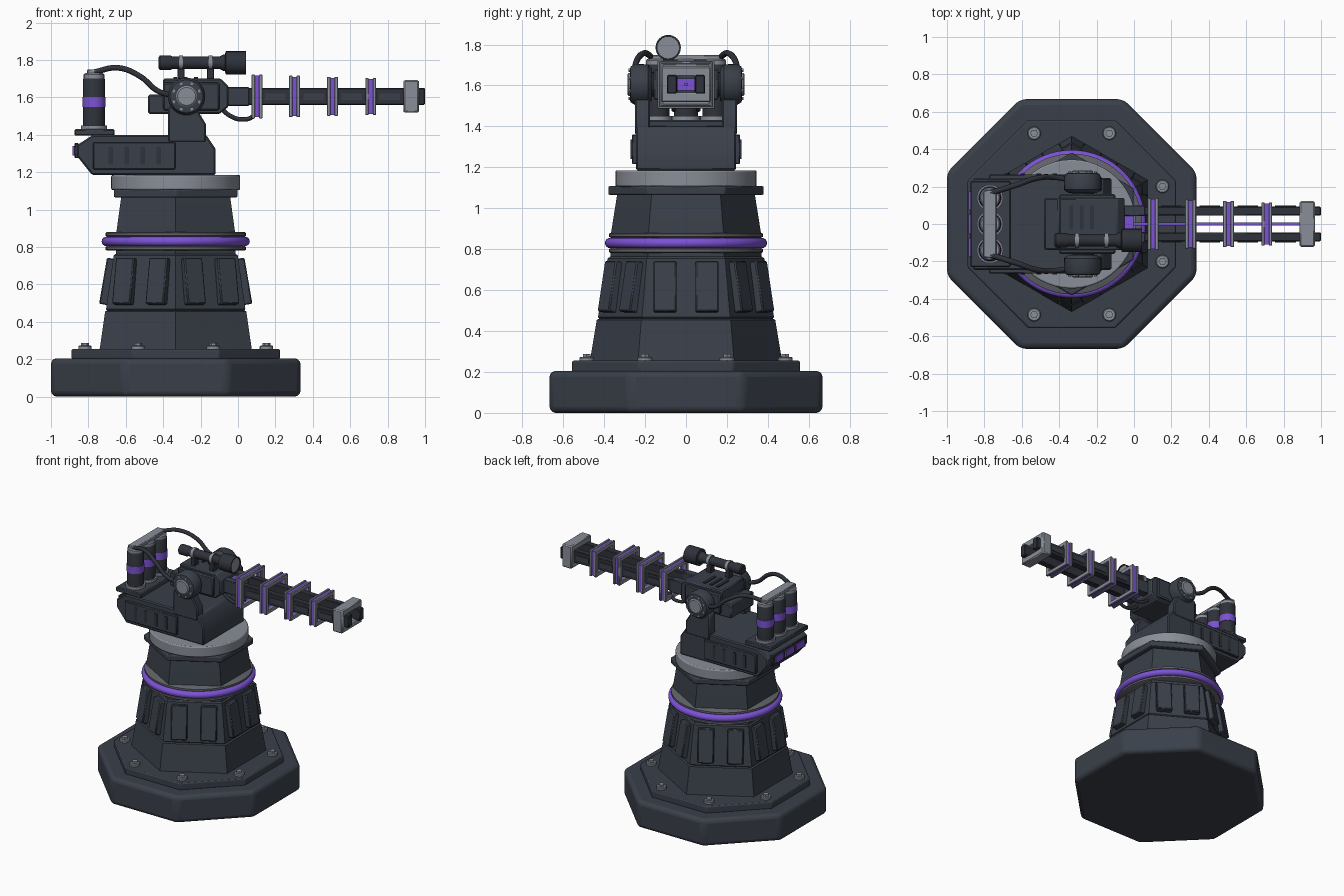
import bpy, bmesh, math
from mathutils import Matrix, Vector

if "Cube" in bpy.data.objects:
    bpy.data.objects.remove(bpy.data.objects["Cube"])

def material(name, col):
    m = bpy.data.materials.new(name)
    m.diffuse_color = (*col, 1)
    m.use_nodes = True
    m.node_tree.nodes["Principled BSDF"].inputs["Base Color"].default_value = m.diffuse_color
    return m

DARK = material("dark slate", (0.042, 0.051, 0.068))
BLACK = material("charcoal", (0.028, 0.032, 0.042))
GREY = material("light steel", (0.25, 0.27, 0.31))
MID = material("mid steel", (0.12, 0.125, 0.14))
PURPLE = material("purple energy", (0.20, 0.085, 0.66))
CX = -0.333            # axis of the pedestal
PX, PZ = -0.275, 1.605  # gun pivot

def finish(bm, name, mat, bevel=0, seg=2, matrix=None):
    if matrix:
        bm.transform(matrix)
    bmesh.ops.recalc_face_normals(bm, faces=bm.faces)
    me = bpy.data.meshes.new(name)
    bm.to_mesh(me)
    bm.free()
    me.materials.append(mat)
    me.shade_smooth()
    me.set_sharp_from_angle(angle=0.6)
    ob = bpy.data.objects.new(name, me)
    bpy.context.collection.objects.link(ob)
    if bevel:
        b = ob.modifiers.new("bevel", 'BEVEL')
        b.width, b.segments, b.limit_method, b.angle_limit = bevel, seg, 'ANGLE', 0.6
    return ob

def box(name, lo, hi, mat, bevel=0, matrix=None):
    bm = bmesh.new()
    bmesh.ops.create_cube(bm, size=1)
    lo, hi = Vector(lo), Vector(hi)
    m = Matrix.Translation((lo + hi) / 2) @ Matrix.Diagonal((*[abs(c) for c in hi - lo], 1))
    return finish(bm, name, mat, bevel, 1, (matrix or Matrix()) @ m)

AXIS = {'z': Matrix(), 'x': Matrix.Rotation(math.pi / 2, 4, 'Y'),
        'y': Matrix.Rotation(-math.pi / 2, 4, 'X'), '-y': Matrix.Rotation(math.pi / 2, 4, 'X')}

def lathe(name, prof, n, mat, loc=(CX, 0, 0), axis='z', start=0, bevel=0, seg=2):
    """Stack of n-sided rings (radius, height) along an axis, closed by caps."""
    bm = bmesh.new()
    rings = [[bm.verts.new((r * math.cos(start + 2 * math.pi * i / n),
                            r * math.sin(start + 2 * math.pi * i / n), h)) for i in range(n)]
             for r, h in prof]
    for a, b in zip(rings, rings[1:]):
        for i in range(n):
            j = (i + 1) % n
            bm.faces.new((a[i], a[j], b[j], b[i]))
    bm.faces.new(rings[0])
    bm.faces.new(rings[-1])
    return finish(bm, name, mat, bevel, seg, Matrix.Translation(loc) @ AXIS[axis])

def slab(name, pts, y0, y1, mat, bevel=0):
    """Side profile in x, z extruded along y."""
    bm = bmesh.new()
    a = [bm.verts.new((x, y0, z)) for x, z in pts]
    b = [bm.verts.new((x, y1, z)) for x, z in pts]
    for i in range(len(pts)):
        j = (i + 1) % len(pts)
        bm.faces.new((a[i], a[j], b[j], b[i]))
    bm.faces.new(a)
    bm.faces.new(b)
    return finish(bm, name, mat, bevel, 1)

def frame(name, x0, x1, hy, hz, iy, iz, mat, bevel=0):
    """Rectangular ring around the barrel axis."""
    bm = bmesh.new()
    loops = []
    for sy, sz in ((1, 1), (-1, 1), (-1, -1), (1, -1)):
        loops.append([bm.verts.new((x, sy * y, PZ + sz * z)) for x, y, z in
                      ((x0, hy, hz), (x1, hy, hz), (x1, iy, iz), (x0, iy, iz))])
    for k in range(4):
        a, b = loops[k], loops[(k + 1) % 4]
        for i in range(4):
            j = (i + 1) % 4
            bm.faces.new((a[i], a[j], b[j], b[i]))
    return finish(bm, name, mat, bevel, 1)

def hose(name, pts, radius, mat):
    cu = bpy.data.curves.new(name, 'CURVE')
    cu.dimensions, cu.bevel_depth, cu.bevel_resolution, cu.resolution_u = '3D', radius, 2, 6
    cu.use_fill_caps = True
    sp = cu.splines.new('BEZIER')
    sp.bezier_points.add(len(pts) - 1)
    for p, co in zip(sp.bezier_points, pts):
        p.co = co
        p.handle_left_type = p.handle_right_type = 'AUTO'
    cu.materials.append(mat)
    bpy.context.collection.objects.link(bpy.data.objects.new(name, cu))

# --- octagonal foot, plate and bolts
OCT, HEX = math.pi / 8, math.pi / 6
C8 = math.cos(OCT)
lathe("foot", [(0.667 / C8, 0), (0.667 / C8, 0.205)], 8, DARK, start=OCT, bevel=0.03, seg=3)
lathe("foot_plate", [(0.557 / C8, 0.2), (0.557 / C8, 0.255)], 8, DARK, start=OCT, bevel=0.008)
for i in range(8):
    a = OCT + i * math.pi / 4
    p = (CX + 0.525 * math.cos(a), 0.525 * math.sin(a), 0.25)
    lathe("bolt_washer", [(0.036, 0), (0.036, 0.018), (0.031, 0.023)], 16, GREY, p)
    lathe("bolt_head", [(0.021, 0), (0.021, 0.038)], 6, GREY, p)

# --- hexagonal pedestal
lathe("pedestal_lower", [(0.47, 0.25), (0.436, 0.455), (0.42, 0.462)], 6, DARK, start=HEX)
lathe("pedestal_middle", [(0.42, 0.458), (0.43, 0.468), (0.383, 0.755), (0.36, 0.77)], 6, DARK, start=HEX)
lathe("pedestal_upper", [(0.37, 0.76), (0.367, 0.875), (0.336, 1.07)], 6, DARK, start=HEX)
lathe("pedestal_collar", [(0.382, 1.065), (0.382, 1.108)], 6, DARK, start=HEX, bevel=0.008)
for k in range(6):
    for s in (-1, 1):
        m = (Matrix.Translation((CX, 0, 0.615)) @ Matrix.Rotation(k * math.pi / 3, 4, 'Z')
             @ Matrix.Translation((0.359, s * 0.103, 0)) @ Matrix.Rotation(-0.17, 4, 'Y'))
        box("pedestal_panel", (-0.03, -0.056, -0.125), (0.03, 0.056, 0.125), DARK, 0.006, m)

# --- glowing ring with its two flanges
for z in (0.793, 0.868):
    lathe("ring_flange", [(0.368, z - 0.012), (0.376, z - 0.007), (0.376, z + 0.007), (0.368, z + 0.012)], 48, MID)
glow = [(0.371 + 0.025 * math.cos(t), 0.83 + 0.025 * math.sin(t))
        for t in [-math.pi / 2 + math.pi * i / 8 for i in range(9)]]
lathe("glow_ring", glow, 64, PURPLE)
lathe("turntable", [(0.345, 1.105), (0.345, 1.185)], 48, GREY, bevel=0.008)

# --- turret hull
slab("hull", [(-0.78, 1.185), (-0.12, 1.185), (-0.12, 1.325), (-0.17, 1.40),
              (-0.775, 1.40), (-0.86, 1.345), (-0.86, 1.285)], -0.245, 0.245, DARK, 0.008)
box("capacitor_deck", (-0.875, -0.23, 1.395), (-0.66, 0.23, 1.43), DARK, 0.006)
box("rear_light_housing", (-0.875, -0.2, 1.275), (-0.85, 0.2, 1.355), BLACK, 0.005)
for y in (-0.125, 0, 0.125):
    box("rear_light", (-0.884, y - 0.05, 1.29), (-0.874, y + 0.05, 1.34), PURPLE)

# --- both sides: hull panels, yoke arms, pivots, cables
for s in (-1, 1):
    ax = 'y' if s > 0 else '-y'
    box("side_panel", (-0.775, s * 0.24, 1.215), (-0.335, s * 0.265, 1.36), DARK, 0.005)
    for i in range(4):
        x = -0.68 + i * 0.085
        box("side_vent", (x - 0.012, s * 0.26, 1.24), (x + 0.012, s * 0.27, 1.335), BLACK)
    slab("yoke_arm", [(-0.375, 1.36), (-0.17, 1.36), (-0.17, 1.455), (-0.21, 1.52), (-0.23, 1.6),
                      (-0.32, 1.6), (-0.375, 1.54)], s * 0.175, s * 0.25, DARK, 0.008)
    lathe("pivot_drum", [(0.075, 0.165), (0.098, 0.185), (0.1, 0.25), (0.088, 0.27), (0.075, 0.274)],
          32, DARK, (PX, 0, PZ), ax)
    lathe("pivot_cap", [(0.056, 0.26), (0.056, 0.28), (0.048, 0.287)], 24, GREY, (PX, 0, PZ), ax)
    lathe("trunnion", [(0.06, 0.1), (0.06, 0.18)], 24, BLACK, (PX, 0, PZ), ax)
    for i in range(8):
        a = math.pi * (i + 0.5) / 4
        lathe("pivot_bolt", [(0.009, 0.26), (0.009, 0.28)], 6, GREY,
              (PX + 0.075 * math.cos(a), 0, PZ + 0.075 * math.sin(a)), ax)
    hose("power_cable", [(-0.77, s * 0.165, 1.735), (-0.64, s * 0.205, 1.758), (-0.52, s * 0.245, 1.71),
                         (-0.43, s * 0.25, 1.635), (-0.33, s * 0.235, 1.605)], 0.015, BLACK)
    hose("barrel_hose", [(-0.09, s * 0.06, 1.54), (-0.04, s * 0.06, 1.50), (0.02, s * 0.06, 1.482),
                         (0.075, s * 0.06, 1.495), (0.1, s * 0.06, 1.53)], 0.012, BLACK)

# --- capacitor bank
for y in (-0.14, 0, 0.14):
    p = (-0.77, y, 0)
    lathe("capacitor_base", [(0.07, 1.428), (0.07, 1.45)], 24, GREY, p)
    lathe("capacitor", [(0.059, 1.44), (0.059, 1.695), (0.05, 1.71)], 24, BLACK, p)
    lathe("capacitor_band", [(0.062, 1.548), (0.062, 1.602)], 24, PURPLE, p)
    lathe("capacitor_cap", [(0.055, 1.695), (0.055, 1.722), (0.048, 1.73)], 24, GREY, p)
box("bus_bar", (-0.807, -0.18, 1.722), (-0.735, 0.18, 1.75), GREY, 0.005)

# --- gun receiver
slab("receiver", [(-0.48, 1.51), (-0.10, 1.51), (-0.05, 1.55), (-0.05, 1.66), (-0.09, 1.70),
                  (-0.40, 1.70), (-0.40, 1.615), (-0.48, 1.615)], -0.14, 0.14, DARK, 0.008)
for s in (-1, 1):
    box("receiver_cheek", (-0.40, s * 0.13, 1.53), (-0.10, s * 0.16, 1.68), DARK, 0.008)
for i in range(3):
    x = -0.335 + i * 0.055
    box("receiver_vent", (x - 0.01, -0.03, 1.69), (x + 0.01, 0.1, 1.708), BLACK)

# --- twin rails, core and coil frames
for s in (-1, 1):
    box("rail", (-0.07, s * 0.045, 1.56), (1.0, s * 0.093, 1.65), BLACK, 0.005)
    box("rail_root", (-0.06, s * 0.042, 1.555), (0.06, s * 0.1, 1.655), DARK, 0.005)
    for x in (0.2, 0.404, 0.608, 0.81):
        box("rail_inlay", (x - 0.055, s * 0.09, 1.585), (x + 0.055, s * 0.098, 1.622), DARK)
box("core_rod", (-0.05, -0.008, PZ - 0.008), (0.9, 0.008, PZ + 0.008), PURPLE)
box("core_emitter", (-0.055, -0.043, 1.575), (0.0, 0.043, 1.635), PURPLE)
for i, x in enumerate((0.102, 0.302, 0.505, 0.71)):
    hy, hz = 0.14 - 0.008 * i, 0.117 - 0.006 * i
    for s in (-1, 1):
        frame("coil_frame", x + s * 0.02 - 0.009, x + s * 0.02 + 0.009, hy, hz, hy - 0.03, hz - 0.03, GREY, 0.003)
    frame("coil_glow", x - 0.012, x + 0.012, hy - 0.006, hz - 0.006, hy - 0.026, hz - 0.026, PURPLE)
    for s in (-1, 1):
        box("coil_mount", (x - 0.015, s * 0.085, 1.585), (x + 0.015, s * (hy - 0.025), 1.625), BLACK)
frame("muzzle_block", 0.885, 0.967, 0.123, 0.087, 0.05, 0.04, GREY, 0.008)

# --- sighting scope
SY, SZ = -0.087, 1.785
lathe("scope_tube", [(0.03, -0.425), (0.038, -0.418), (0.038, -0.36), (0.033, -0.35), (0.033, -0.1),
                     (0.045, -0.075), (0.045, -0.07), (0.062, -0.065), (0.062, 0.042), (0.054, 0.042),
                     (0.054, 0.03)], 24, BLACK, (0, SY, SZ), 'x')
lathe("scope_lens", [(0.053, 0.025), (0.053, 0.036)], 24, GREY, (0, SY, SZ), 'x')
for x in (-0.305, -0.147):
    lathe("scope_clamp", [(0.04, x - 0.011), (0.04, x + 0.011)], 24, GREY, (0, SY, SZ), 'x')
    box("scope_post", (x - 0.018, SY - 0.025, 1.69), (x + 0.018, SY + 0.025, 1.755), BLACK, 0.003)
